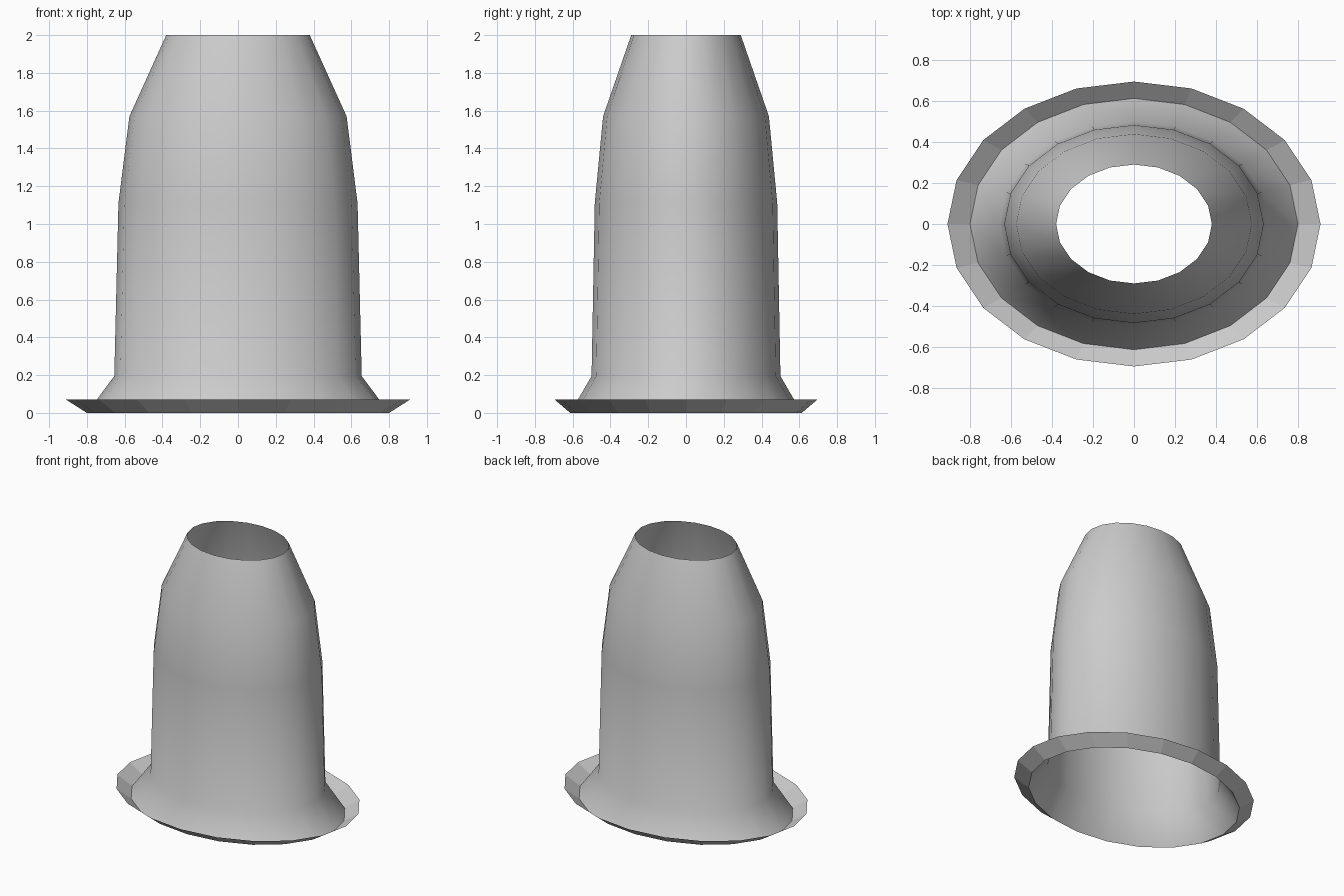
import bpy
import bmesh
from math import cos, sin, tau

if "Cube" in bpy.data.objects:
    bpy.data.objects.remove(bpy.data.objects["Cube"])

SIDES = 20


def elliptical_shell(name, profile, smooth):
    """Open shell through elliptical rings given as (x radius, y radius, z)."""
    bm = bmesh.new()
    rings = [[bm.verts.new((rx * cos(tau * i / SIDES), ry * sin(tau * i / SIDES), z))
              for i in range(SIDES)] for rx, ry, z in profile]
    for low, high in zip(rings, rings[1:]):
        for i in range(SIDES):
            j = (i + 1) % SIDES
            face = bm.faces.new((low[i], low[j], high[j], high[i]))
            face.smooth = smooth
    mesh = bpy.data.meshes.new(name)
    bm.to_mesh(mesh)
    bm.free()
    obj = bpy.data.objects.new(name, mesh)
    bpy.context.collection.objects.link(obj)
    return obj


# Smooth tapering body, open at both ends
elliptical_shell("body", [
    (0.80, 0.613, 0.0),
    (0.655, 0.50, 0.195),
    (0.633, 0.483, 1.11),
    (0.575, 0.439, 1.57),
    (0.38, 0.29, 2.0),
], smooth=True)

# Faceted upturned rim around the foot
elliptical_shell("rim", [
    (0.80, 0.613, 0.0),
    (0.91, 0.695, 0.07),
], smooth=False)
